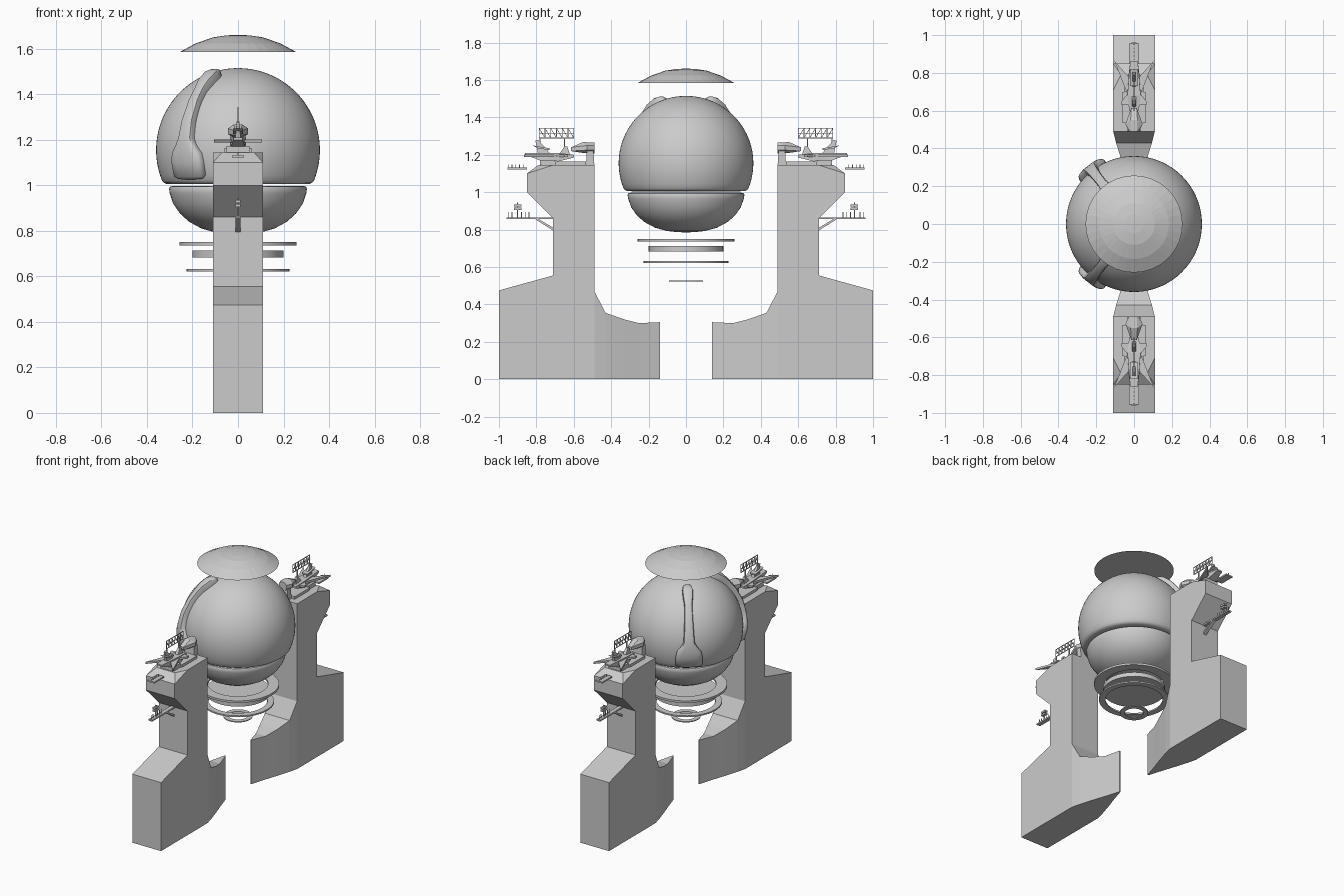
import bpy, bmesh, math
from mathutils import Vector

if "Cube" in bpy.data.objects:
    bpy.data.objects.remove(bpy.data.objects["Cube"])


def finish(name, bm, smooth=None):
    bmesh.ops.remove_doubles(bm, verts=bm.verts, dist=1e-5)
    bmesh.ops.recalc_face_normals(bm, faces=bm.faces)
    me = bpy.data.meshes.new(name)
    bm.to_mesh(me)
    bm.free()
    ob = bpy.data.objects.new(name, me)
    bpy.context.collection.objects.link(ob)
    if smooth:
        bpy.ops.object.select_all(action='DESELECT')
        ob.select_set(True)
        bpy.context.view_layer.objects.active = ob
        bpy.ops.object.shade_smooth_by_angle(angle=math.radians(smooth))
    return ob


def lathe(name, prof, seg=64, smooth=None, closed=False):
    bm = bmesh.new()
    rings = [[bm.verts.new((r * math.cos(2 * math.pi * i / seg), r * math.sin(2 * math.pi * i / seg), z))
              for i in range(seg)] for r, z in prof]
    pairs = list(zip(rings, rings[1:] + rings[:1])) if closed else list(zip(rings, rings[1:]))
    for a, b in pairs:
        for i in range(seg):
            j = (i + 1) % seg
            bm.faces.new((a[i], a[j], b[j], b[i]))
    bmesh.ops.dissolve_degenerate(bm, dist=1e-5, edges=bm.edges)
    return finish(name, bm, smooth)


def prism(bm, prof, hw):
    a = [bm.verts.new((-hw, y, z)) for y, z in prof]
    b = [bm.verts.new((hw, y, z)) for y, z in prof]
    bm.faces.new(a)
    bm.faces.new(b[::-1])
    for i in range(len(a)):
        j = (i + 1) % len(a)
        bm.faces.new((a[i], a[j], b[j], b[i]))


def hull(bm, pts, mirror_x=True):
    if mirror_x:
        pts = [(s * x, y, z) for x, y, z in pts for s in (1, -1)]
    vs = [bm.verts.new(p) for p in pts]
    bmesh.ops.convex_hull(bm, input=vs)


def box(bm, hw, y0, y1, z0, z1):
    prism(bm, [(y0, z0), (y1, z0), (y1, z1), (y0, z1)], hw)


def rod(bm, y0, z0, y1, z1, r=.0025):
    d = Vector((y1 - y0, z1 - z0)).normalized()
    n = Vector((-d.y, d.x)) * r
    prism(bm, [(y0 + n.x, z0 + n.y), (y1 + n.x, z1 + n.y), (y1 - n.x, z1 - n.y), (y0 - n.x, z0 - n.y)], r)


def pair(name, build):
    # one copy on each side of the sphere
    for s, side in ((1, "back"), (-1, "front")):
        bm = bmesh.new()
        build(bm)
        for v in bm.verts:
            v.co.y *= s
        finish(f"{side}_{name}", bm)


# support towers with overhanging heads
def tower(bm):
    prism(bm, [(.49, 0), (1, 0), (1, .475), (.71, .555), (.71, .86), (.85, 1), (.85, 1.1),
               (.71, 1.1), (.71, 1.145), (.49, 1.145)], .11)
    hull(bm, [(.11, .71, 1.1), (.11, .85, 1.1), (.11, .71, 1.145), (.07, .79, 1.145)])


# wedge-shaped feet pointing inward
def foot(bm):
    rows = [(.49, .11, .47), (.43, .095, .355), (.33, .064, .32), (.25, .037, .3), (.14, .003, .305)]
    rings = [[bm.verts.new(p) for p in ((-w, y, 0), (w, y, 0), (w, y, h), (-w, y, h))] for y, w, h in rows]
    for a, b in zip(rings, rings[1:]):
        for i in range(4):
            j = (i + 1) % 4
            bm.faces.new((a[i], a[j], b[j], b[i]))
    bm.faces.new(rings[-1])


# rooftop emitter facing the sphere
def emitter(bm):
    prism(bm, [(.49, 1.145), (.535, 1.145), (.53, 1.22), (.495, 1.22)], .035)
    prism(bm, [(.535, 1.145), (.70, 1.145), (.70, 1.163), (.535, 1.163)], .06)
    hull(bm, [(.028, .49, 1.225), (.028, .49, 1.25), (.014, .49, 1.265), (.014, .49, 1.208),
              (.045, .53, 1.225), (.045, .53, 1.25), (.018, .55, 1.268), (.018, .55, 1.21),
              (.014, .615, 1.22), (.014, .615, 1.24)])


# swept-wing rooftop vehicle with fins
def winged_machine(bm):
    hull(bm, [(.025, .60, 1.185), (.025, .60, 1.2), (.035, .68, 1.165), (.035, .68, 1.21),
              (.02, .86, 1.2), (.02, .86, 1.21), (.03, .78, 1.17)])
    for s in (1, -1):
        for pts in ([(.02, .65), (.02, .77), (.105, .865), (.085, .84)],
                    [(.02, .63), (.02, .71), (.065, .63), (.065, .65)]):
            hull(bm, [(s * x, y, z) for x, y in pts for z in (1.188, 1.202)], False)
    hull(bm, [(.012, .72, 1.2), (.012, .79, 1.2), (.006, .79, 1.28), (.006, .805, 1.275)])
    hull(bm, [(.022, .73, 1.225), (.022, .79, 1.235), (.022, .73, 1.235), (.022, .82, 1.25)])
    hull(bm, [(.012, .62, 1.2), (.012, .68, 1.2), (.008, .65, 1.245), (.008, .635, 1.245)])
    box(bm, .05, .70, .78, 1.145, 1.172)


# lattice antenna on top
def antenna(bm):
    for z in (1.29, 1.315, 1.342):
        rod(bm, .60, z, .785, z, .002)
    n = 6
    for i in range(n + 1):
        y = .60 + .185 * i / n
        rod(bm, y, 1.29, y, 1.342, .002)
        if i < n:
            rod(bm, y, 1.29, y + .185 / n, 1.342, .0015)
    rod(bm, .65, 1.2, .65, 1.29, .003)
    rod(bm, .78, 1.26, .78, 1.29, .003)


# service platforms on the outer face
def platforms(bm):
    box(bm, .027, .85, .955, 1.122, 1.132)
    for y in (.87, .89, .91, .93, .95):
        rod(bm, y, 1.132, y, 1.147, .002)
    box(bm, .014, .71, .96, .856, .866)
    prism(bm, [(.71, .795), (.71, .81), (.79, .858), (.81, .858)], .012)
    for y in (.84, .86, .88, .93, .95):
        rod(bm, y, .866, y, .895, .002)
    rod(bm, .90, .866, .90, .945, .003)
    box(bm, .01, .88, .92, .905, .917)
    box(bm, .01, .88, .92, .923, .935)


for nm, fn in (("tower", tower), ("foot", foot), ("emitter", emitter), ("winged_machine", winged_machine),
               ("antenna", antenna), ("platforms", platforms)):
    pair(nm, fn)

# main sphere, cut off below with a rolled edge
C, R = 1.155, .36
body = [(0, 1.005), (.29, 1.005), (.315, 1.006), (.326, 1.011)]
for i in range(29):
    a = math.radians(-22 + 112 * i / 28)
    body.append((R * math.cos(a), C + R * math.sin(a)))
lathe("sphere_body", body, 72, 40)

# lower bowl
bowl = lathe("lower_bowl", [(0, .998), (.285, .998), (.299, .994), (.303, .985), (.3, .965), (.285, .92), (.255, .876),
                            (.215, .84), (.16, .81), (.1, .793), (.05, .787), (0, .785)], 72, 40)
bowl.scale.y = 1.03

# floating faceted dome
lathe("top_dome", [(0, 1.585), (.257, 1.585), (.185, 1.624), (.11, 1.65), (.05, 1.659), (0, 1.661)], 32)

# floating rings below
for nm, ri, ro, z0, z1 in (("upper_ring", .19, .258, .736, .75), ("lower_ring", .185, .226, .622, .632),
                           ("small_ring", .06, .092, .523, .529)):
    lathe(nm, [(ri, z0), (ro, z0), (ro, z1), (ri, z1)], 48, 30, True)
lathe("middle_disc", [(0, .683), (.2, .683), (.2, .713), (0, .713)], 48, 30)

# clasps hugging the sphere: (elevation, half width, height off the surface)
rows = [(-20, .07, .018), (-18, .083, .03), (-8, .083, .034), (-2, .075, .034), (3, .05, .034), (8, .034, .034),
        (20, .029, .034), (35, .025, .034), (45, .024, .036), (52, .03, .042), (60, .032, .042), (65, .026, .034),
        (68, .012, .015)]
sect = [(-1, -.5), (-1, .55), (-.85, .9), (-.5, 1), (.5, 1), (.85, .9), (1, .55), (1, -.5)]
for s, side in ((1, "back"), (-1, "front")):
    az = math.radians(128) * s
    out, tan = Vector((math.cos(az), math.sin(az), 0)), Vector((-math.sin(az), math.cos(az), 0))
    bm = bmesh.new()
    rings = []
    for el, w, h in rows:
        e = math.radians(el)
        ring = []
        for u, v in sect:
            d = (out * math.cos(e) + Vector((0, 0, math.sin(e)))) * R + tan * (u * w)
            ring.append(bm.verts.new(d.normalized() * (R + v * h) + Vector((0, 0, C))))
        rings.append(ring)
    for a, b in zip(rings, rings[1:]):
        for i in range(8):
            j = (i + 1) % 8
            bm.faces.new((a[i], a[j], b[j], b[i]))
    bm.faces.new(rings[0])
    bm.faces.new(rings[-1])
    finish(f"{side}_clasp", bm, 50)
